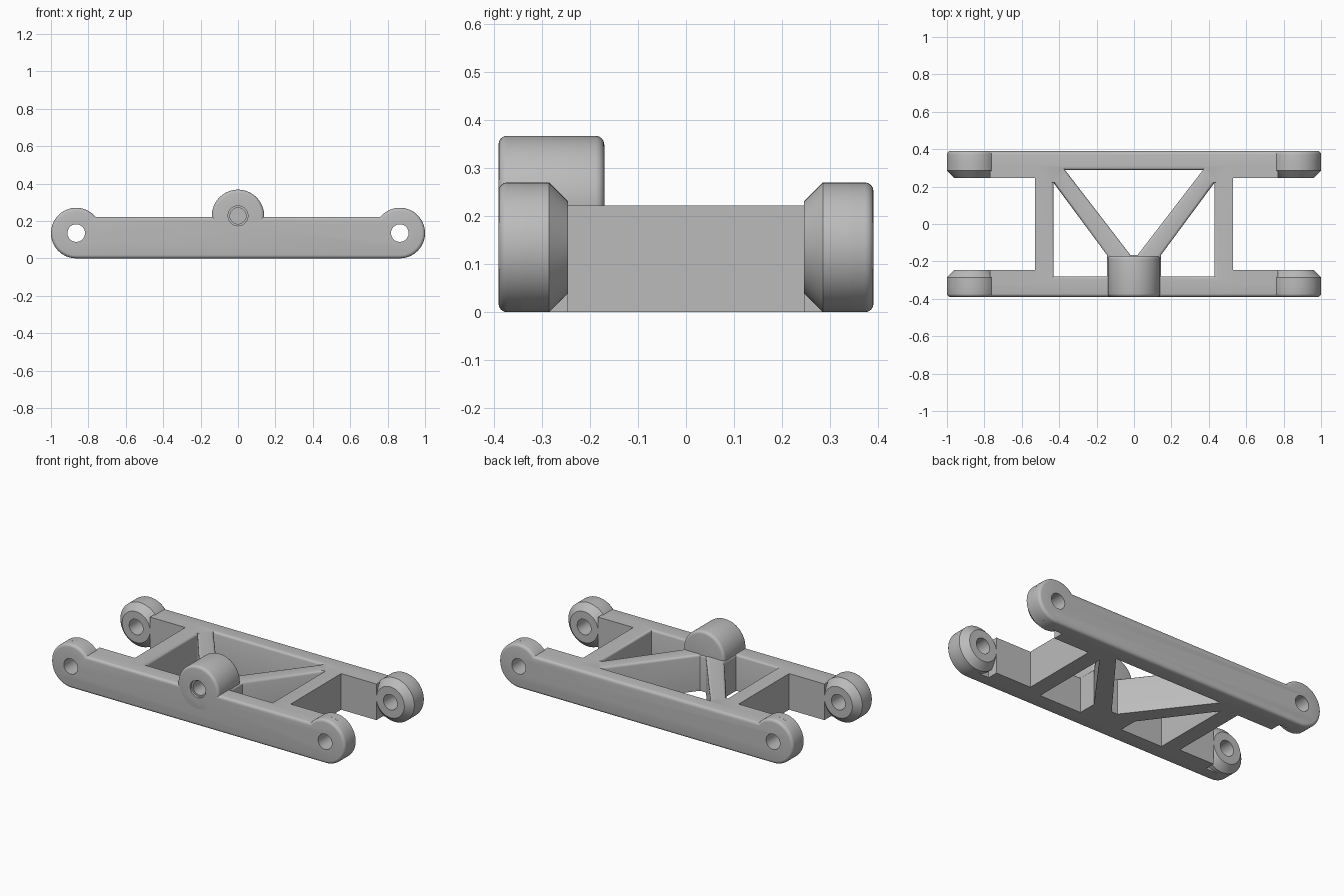
import bpy, bmesh, math
from mathutils import Matrix

if "Cube" in bpy.data.objects:
    bpy.data.objects.remove(bpy.data.objects["Cube"], do_unlink=True)

TOP = 0.222        # top of rails and frame
END_X = 0.865      # bore centres
END_R = 0.135      # end radius, also the bore height
OUTER, INNER = 0.39, 0.245
SEAM = 0.31        # where rails meet the frame
HUB_Z, HUB_R = 0.227, 0.14

grey = bpy.data.materials.new("light_grey")
grey.use_nodes = True
COLOUR = (0.5, 0.5, 0.5, 1)
grey.diffuse_color = COLOUR
grey.node_tree.nodes["Principled BSDF"].inputs["Base Color"].default_value = COLOUR


def finish(name, bm):
    bmesh.ops.recalc_face_normals(bm, faces=bm.faces)
    mesh = bpy.data.meshes.new(name)
    bm.to_mesh(mesh)
    bm.free()
    mesh.materials.append(grey)
    obj = bpy.data.objects.new(name, mesh)
    bpy.context.collection.objects.link(obj)
    return obj


def prism(points, low, high, axis):
    """Extrude a closed outline along y (points are x, z) or z (points are x, y)."""
    bm = bmesh.new()
    place = (lambda a, b: (a, low, b)) if axis == "y" else (lambda a, b: (a, b, low))
    face = bm.faces.new([bm.verts.new(place(a, b)) for a, b in points])
    grown = bmesh.ops.extrude_face_region(bm, geom=[face])["geom"]
    move = (0, high - low, 0) if axis == "y" else (0, 0, high - low)
    bmesh.ops.translate(bm, verts=[v for v in grown if isinstance(v, bmesh.types.BMVert)], vec=move)
    return bm


def bevel_where(bm, test, width, segments):
    edges = [e for e in bm.edges if all(test(v.co) for v in e.verts)]
    bmesh.ops.bevel(bm, geom=edges, offset=width, segments=segments,
                    affect="EDGES", profile=0.5, clamp_overlap=True)


def arc(cx, cz, radius, start, end, steps):
    angles = [math.radians(start + (end - start) * i / steps) for i in range(steps + 1)]
    return [(cx + radius * math.cos(a), cz + radius * math.sin(a)) for a in angles]


def disc(cx, cz, radius, low, high, steps=64):
    return prism(arc(cx, cz, radius, 0, 360, steps)[:-1], low, high, "y")


def rectangle(x0, x1, y0, y1):
    return [(x0, y0), (x1, y0), (x1, y1), (x0, y1)]


def cut(obj, cutters):
    for cutter in cutters:
        mod = obj.modifiers.new("cut", "BOOLEAN")
        mod.operation, mod.solver, mod.object = "DIFFERENCE", "EXACT", cutter
    shape = bpy.data.meshes.new_from_object(
        obj.evaluated_get(bpy.context.evaluated_depsgraph_get()))
    obj.modifiers.clear()
    obj.data = shape


# Cutters: end bores, blind hub bore with a lead-in, frame windows
bores = [finish("bore_cutter", disc(s * END_X, END_R, 0.047, -1, 1, 40)) for s in (-1, 1)]
hub_bores = [finish("hub_bore_cutter", disc(0, HUB_Z, 0.043, -0.5, -0.24, 40)),
             finish("hub_lead_cutter", disc(0, HUB_Z, 0.053, -0.5, -0.375, 40))]
side_window = [(0.43, 0.22), (0.43, -0.28), (0.145, -0.28), (0.145, -0.165)]
windows = [finish("window_cutter", prism([(s * x, y) for x, y in side_window], -1, 1, "z"))
           for s in (-1, 1)]
middle = [(-0.37, 0.29), (0.37, 0.29), (0.02, -0.165), (-0.02, -0.165)]
windows.append(finish("window_cutter", prism(middle, -1, 1, "z")))

parts = []

# Central frame: cross members and diagonal braces left between the windows
frame = finish("brace_frame", prism(rectangle(-0.53, 0.53, -SEAM, SEAM), 0, TOP, "z"))
cut(frame, windows)
bm = bmesh.new()
bm.from_mesh(frame.data)
bevel_where(bm, lambda c: c.z > TOP - 0.001 and abs(c.x) < 0.45 and abs(c.y) < 0.3, 0.014, 3)
bm.to_mesh(frame.data)
bm.free()
cut(frame, hub_bores)
parts.append(frame)

# Rail outline: round ends that rise above a flat top
reach = math.degrees(math.asin((TOP - END_R) / END_R))
right_end = arc(END_X, END_R, END_R, -90, 180 - reach, 40)
outline = right_end + [(-x, z) for x, z in reversed(right_end)]

for side, name in ((-1, "front"), (1, "back")):
    low, high = sorted((side * OUTER, side * SEAM))
    bm = prism(outline, low, high, "y")
    bevel_where(bm, lambda c: abs(c.y) > OUTER - 0.001, 0.018, 4)
    rail = finish(name + "_rail", bm)
    cut(rail, bores + (hub_bores if side < 0 else []))
    parts.append(rail)

    for s, hand in ((-1, "right"), (1, "left")):
        # Thickened inner wall of the rail outside the frame
        x0, x1 = sorted((s * 0.5, s * 0.77))
        y0, y1 = sorted((side * INNER, side * (SEAM + 0.02)))
        parts.append(finish(f"{name}_{hand}_arm_pad", prism(rectangle(x0, x1, y0, y1), 0, TOP, "z")))

        # Pivot boss with a chamfered inner rim
        y0, y1 = sorted((side * INNER, side * (SEAM + 0.03)))
        bm = disc(s * END_X, END_R, END_R, y0, y1, 80)
        bevel_where(bm, lambda c: abs(c.y) < INNER + 0.001, 0.04, 1)
        boss = finish(f"{name}_{hand}_pivot_boss", bm)
        cut(boss, bores)
        parts.append(boss)

# Raised centre hub
bm = disc(0, HUB_Z, HUB_R, -OUTER, -0.17, 80)
bevel_where(bm, lambda c: c.y < -OUTER + 0.001, 0.018, 4)
bevel_where(bm, lambda c: c.y > -0.171, 0.018, 4)
hub = finish("centre_hub", bm)
cut(hub, hub_bores)
parts.append(hub)

for cutter in bores + hub_bores + windows:
    bpy.data.objects.remove(cutter, do_unlink=True)

# Smooth the round surfaces, keep the hard edges
bpy.ops.object.select_all(action="DESELECT")
for part in parts:
    part.select_set(True)
bpy.context.view_layer.objects.active = parts[0]
bpy.ops.object.shade_smooth_by_angle(angle=math.radians(32))
